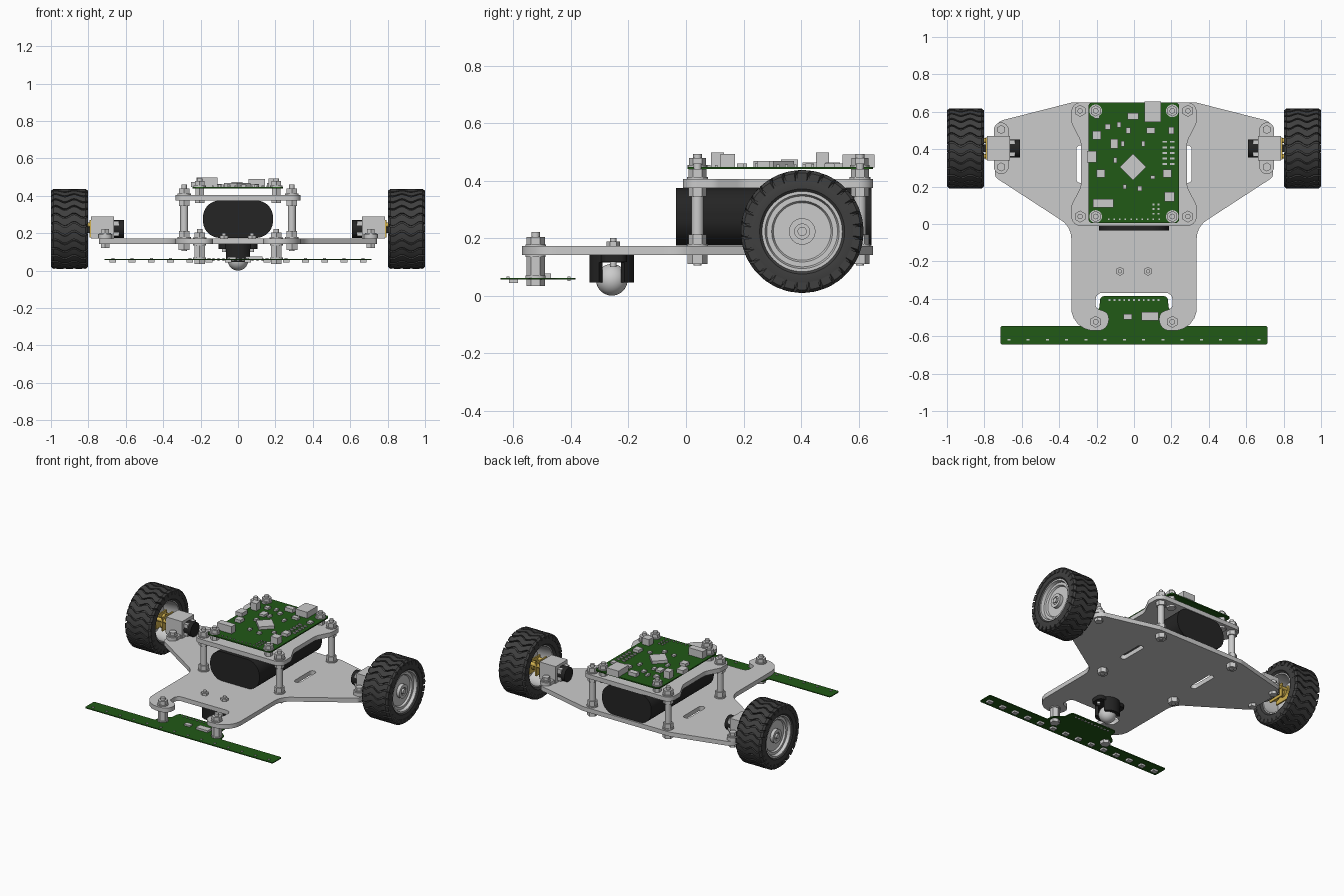
import bpy, bmesh
from math import sin, cos, pi, tan, radians
from mathutils import Vector, Matrix

if "Cube" in bpy.data.objects:
    bpy.data.objects.remove(bpy.data.objects["Cube"])


def material(name, rgb):
    m = bpy.data.materials.new(name)
    m.diffuse_color = (*rgb, 1)
    m.use_nodes = True
    m.node_tree.nodes["Principled BSDF"].inputs["Base Color"].default_value = m.diffuse_color
    return m


GREEN = material("board_green", (0.015, 0.10, 0.008))
BLACK = material("black", (0.018, 0.018, 0.018))
RUBBER = material("rubber", (0.05, 0.05, 0.05))
BRASS = material("brass", (0.65, 0.45, 0.08))


def finish(name, bm, mat=None, mirror=False):
    bmesh.ops.remove_doubles(bm, verts=bm.verts, dist=1e-5)
    bmesh.ops.recalc_face_normals(bm, faces=bm.faces)
    me = bpy.data.meshes.new(name)
    bm.to_mesh(me)
    bm.free()
    me.shade_smooth()
    me.set_sharp_from_angle(angle=radians(35))
    ob = bpy.data.objects.new(name, me)
    bpy.context.collection.objects.link(ob)
    if mat:
        me.materials.append(mat)
    if mirror:
        ob.modifiers.new("mirror", 'MIRROR')
    return ob


def box(bm, x0, x1, y0, y1, z0, z1, turn=0):
    c = Vector(((x0 + x1) / 2, (y0 + y1) / 2, (z0 + z1) / 2))
    m = Matrix.Translation(c) @ Matrix.Rotation(turn, 4, 'Z') @ Matrix.Diagonal((x1 - x0, y1 - y0, z1 - z0, 1))
    bmesh.ops.create_cube(bm, size=1, matrix=m)


def cyl(bm, x, y, z0, z1, r, n=24):
    bmesh.ops.create_cone(bm, cap_ends=True, segments=n, radius1=r, radius2=r, depth=z1 - z0,
                          matrix=Matrix.Translation((x, y, (z0 + z1) / 2)))


def cyl_x(bm, y, z, x0, x1, r, n=24):
    m = Matrix.Translation(((x0 + x1) / 2, y, z)) @ Matrix.Rotation(pi / 2, 4, 'Y')
    bmesh.ops.create_cone(bm, cap_ends=True, segments=n, radius1=r, radius2=r, depth=x1 - x0, matrix=m)


def rounded(pts, n=7):
    """Closed outline from (x, y, corner radius) points."""
    out = []
    for i, (x, y, r) in enumerate(pts):
        p = Vector((x, y))
        a = (Vector(pts[i - 1][:2]) - p).normalized()
        b = (Vector(pts[(i + 1) % len(pts)][:2]) - p).normalized()
        ang = a.angle(b)
        if r == 0 or ang > 3.1:
            out.append(p)
            continue
        t = r / tan(ang / 2)
        c = p + (a + b).normalized() * r / sin(ang / 2)
        u, v = p + a * t - c, p + b * t - c
        for k in range(n):
            d = u.lerp(v, k / (n - 1))
            out.append(c + d.normalized() * r)
    return out


def sym(half):
    return half + [(-x, y, r) for x, y, r in reversed(half)]


def plate(name, outlines, z0, z1, mat=None):
    cu = bpy.data.curves.new(name, 'CURVE')
    cu.dimensions, cu.fill_mode, cu.extrude = '2D', 'BOTH', (z1 - z0) / 2
    for o in outlines:
        s = cu.splines.new('POLY')
        s.points.add(len(o) - 1)
        for p, q in zip(s.points, o):
            p.co = (q[0], q[1], 0, 1)
        s.use_cyclic_u = True
    tmp = bpy.data.objects.new(name, cu)
    bpy.context.collection.objects.link(tmp)
    bpy.context.view_layer.update()
    me = bpy.data.meshes.new_from_object(tmp.evaluated_get(bpy.context.evaluated_depsgraph_get()))
    bpy.data.objects.remove(tmp)
    bm = bmesh.new()
    bm.from_mesh(me)
    bmesh.ops.translate(bm, verts=bm.verts, vec=(0, 0, (z0 + z1) / 2))
    finish(name, bm, mat)


def lathe_x(bm, prof, y, z, n=64):
    """Spin a closed (x, radius) profile around an axis along x."""
    rings = [[bm.verts.new((x, y + r * cos(2 * pi * k / n), z + r * sin(2 * pi * k / n))) for k in range(n)]
             for x, r in prof]
    for i in range(len(prof)):
        a, b = rings[i - 1], rings[i]
        for k in range(n):
            j = (k + 1) % n
            bm.faces.new((a[k], a[j], b[j], b[k]))


# chassis and upper deck
def slot(s):
    return rounded([(s * .265, .22, .02), (s * .308, .22, .02), (s * .308, .42, .02), (s * .265, .42, .02)])


plate("chassis_plate", [rounded(sym([
    (.33, .65, .05), (.743, .545, .06), (.743, .25, .03), (.335, -.015, .12), (.335, -.57, .12),
    (.135, -.57, .055), (.135, -.475, .04), (.205, -.45, .025), (.205, -.368, .035)])), slot(1), slot(-1)], .142, .172)
plate("upper_deck", [rounded(sym([(.335, .65, .05), (.335, .54, .06), (.283, .44, .1), (.283, .2, .1),
                                  (.335, .1, .06), (.335, -.01, .05)]))], .375, .405)

# battery: stadium section along y
bm = bmesh.new()
sec = rounded([(-.187, .175, .09), (.187, .175, .09), (.187, .375, .09), (-.187, .375, .09)], 12)
f = bm.faces.new([bm.verts.new((p.x, -.035, p.y)) for p in sec])
ext = bmesh.ops.extrude_face_region(bm, geom=[f])
bmesh.ops.translate(bm, verts=[v for v in ext['geom'] if isinstance(v, bmesh.types.BMVert)], vec=(0, .68, 0))
finish("battery", bm, BLACK)

# deck columns with nuts and washers, and board mounting bolts
cols, bolts = bmesh.new(), bmesh.new()
for y in (.04, .605):
    for z0, z1, r, n in ((.11, .142, .034, 6), (.105, .46, .014, 16), (.172, .18, .036, 24), (.18, .212, .032, 6),
                         (.212, .345, .021, 24), (.345, .375, .032, 6), (.405, .412, .036, 24), (.412, .44, .032, 6)):
        cyl(cols, .288, y, z0, z1, r, n)
    for z0, z1, r, n in ((.362, .375, .03, 6), (.405, .44, .026, 6), (.448, .454, .034, 24),
                         (.454, .478, .03, 6), (.478, .492, .015, 16)):
        cyl(bolts, .205, y, z0, z1, r, n)
finish("deck_columns", cols, mirror=True)
finish("board_bolts", bolts, mirror=True)

# main circuit board and its components
plate("main_board", [rounded([(-.243, .005, .02), (.241, .005, .02), (.241, .65, .02), (-.243, .65, .02)])],
      .44, .448, GREEN)
bm = bmesh.new()
box(bm, -.055, .045, .255, .355, .448, .468, pi / 4)
for x, y, w, d, h in ((.1, .6, .09, .11, .042), (-.005, .575, .06, .035, .025), (-.2, .475, .045, .045, .05),
                      (-.225, .36, .05, .06, .025), (-.178, .27, .045, .045, .02), (-.165, .11, .11, .045, .05),
                      (.19, .145, .055, .05, .045), (.178, .27, .045, .045, .02), (.09, .5, .045, .03, .015),
                      (-.105, .43, .04, .05, .015), (-.14, .52, .03, .03, .015), (-.03, .5, .025, .03, .012),
                      (.2, .5, .03, .035, .012), (-.08, .53, .02, .03, .012), (.05, .43, .02, .03, .012),
                      (-.06, .43, .02, .03, .012), (-.1, .34, .02, .03, .012), (.03, .19, .025, .025, .012),
                      (.1, .25, .025, .02, .012), (-.05, .2, .02, .025, .012), (-.2, .58, .03, .03, .012)):
    box(bm, x - w / 2, x + w / 2, y - d / 2, y + d / 2, .446, .448 + h)
for i in range(5):
    for x in (.165, .205):
        box(bm, x - .012, x + .012, .315 + i * .03, .325 + i * .03, .446, .456)
for i in range(10):
    box(bm, -.14 + i * .03, -.132 + i * .03, .022, .03, .446, .454)
for i in range(3):
    for x in (.1, .125):
        box(bm, x, x + .01, .05 + i * .025, .06 + i * .025, .446, .454)
finish("board_components", bm)

# front sensor strip
plate("sensor_board", [rounded(sym([(.715, -.645, .012), (.715, -.545, .012), (.25, -.545, .01), (.24, -.49, .03),
                                    (.185, -.45, .02), (.18, -.385, .025)]))], .056, .062, GREEN)
bm = bmesh.new()
for i in range(14):
    x = (i - 6.5) * .103
    box(bm, x - .018, x + .018, -.615, -.585, .043, .057)
    box(bm, x - .008, x + .008, -.624, -.614, .061, .066)
for i in range(11):
    box(bm, -.135 + i * .026, -.125 + i * .026, -.412, -.402, .05, .066)
box(bm, .04, .13, -.515, -.47, .061, .076)
box(bm, -.055, -.01, -.51, -.48, .061, .072)
finish("line_sensors", bm)
bm = bmesh.new()
for z0, z1, r, n in ((.034, .056, .032, 6), (.062, .07, .035, 24), (.07, .135, .032, 6), (.135, .142, .035, 24),
                     (.172, .178, .036, 24), (.178, .203, .032, 6), (.203, .222, .015, 16)):
    cyl(bm, .205, -.523, z0, z1, r, n)
finish("sensor_standoffs", bm, mirror=True)

# ball caster: slotted socket, flange, ball, screws
plate("caster_flange", [rounded([(-.105, -.295, .03), (.105, -.295, .03), (.105, -.205, .03), (-.105, -.205, .03)])],
      .116, .142, BLACK)
bm = bmesh.new()
for s in (1, -1):
    angs = [radians(35 + 110 * k / 14) for k in range(15)]
    ring = [(.078 * cos(a), .078 * sin(a)) for a in angs] + [(.056 * cos(a), .056 * sin(a)) for a in reversed(angs)]
    lo = [bm.verts.new((x, -.258 + s * y, .046)) for x, y in ring]
    hi = [bm.verts.new((x, -.258 + s * y, .142)) for x, y in ring]
    for i in range(len(ring)):
        bm.faces.new((lo[i - 1], lo[i], hi[i], hi[i - 1]))
    bm.faces.new(lo)
    bm.faces.new(hi)
cyl(bm, 0, -.258, .115, .141, .077, 32)
finish("caster_socket", bm, BLACK)
bm = bmesh.new()
bmesh.ops.create_uvsphere(bm, u_segments=32, v_segments=18, radius=.055, matrix=Matrix.Translation((0, -.258, .055)))
finish("caster_ball", bm)
bm = bmesh.new()
cyl(bm, .075, -.253, .1, .2, .011, 12)
cyl(bm, .075, -.253, .172, .188, .024, 6)
finish("caster_screws", bm, mirror=True)

# wheels: rim, tyre and wavy tread bars
WY, WZ = .404, .223
bm = bmesh.new()
lathe_x(bm, [(.822, .141), (.988, .141), (.988, .129), (.968, .123), (.968, .106), (.956, .1), (.956, .046),
             (.978, .046), (.978, .026), (.97, .026), (.97, .0), (.93, .0), (.93, .118), (.822, .128)], WY, WZ)
cyl_x(bm, WY, WZ, .87, .984, .016)
finish("wheel_rims", bm, mirror=True)
bm = bmesh.new()
lathe_x(bm, [(.822, .136), (.808, .148), (.804, .18), (.81, .197), (.82, .202), (.98, .202), (.99, .197), (.997, .18),
             (.995, .148), (.985, .136)], WY, WZ)
finish("tyres", bm, RUBBER, True)
bm = bmesh.new()
BARS, M = 28, 16
for b in range(BARS):
    rows = []
    for k in range(M + 1):
        u = k / M
        x = .802 + .198 * u
        mid = 2 * pi * b / BARS + .055 * sin(u * 4 * pi)
        top = .203 if k in (0, M) else .213
        rows.append([bm.verts.new((x, WY + r * cos(mid + h), WZ + r * sin(mid + h)))
                     for r, h in ((.178, -.088), (top, -.088), (top + .0005, 0), (top, .088), (.178, .088))])
    for p, q in zip(rows, rows[1:]):
        for i in range(5):
            bm.faces.new((p[i - 1], p[i], q[i], q[i - 1]))
    bm.faces.new(rows[0])
    bm.faces.new(rows[-1])
finish("tyre_tread", bm, RUBBER, True)

# gear motors: bracket with ears, motor can, brass gear plates
bm = bmesh.new()
box(bm, .663, .785, .34, .47, .172, .288)
box(bm, .672, .748, .295, .515, .172, .195)
for y in (.305, .505):
    cyl(bm, .71, y, .172, .195, .038)
    cyl(bm, .71, y, .195, .202, .03)
    cyl(bm, .71, y, .202, .222, .024, 6)
    cyl(bm, .71, y, .122, .142, .026, 6)
box(bm, .635, .663, .36, .45, .185, .265)
finish("motor_brackets", bm, mirror=True)
bm = bmesh.new()
cyl_x(bm, WY, WZ, .61, .665, .048)
box(bm, .785, .815, .385, .425, .2, .25)
finish("motor_ends", bm, BLACK, True)
bm = bmesh.new()
for x in (.785, .815, .865):
    box(bm, x, x + .01, .345, .463, .178, .27)
for y in (.362, .446):
    cyl_x(bm, y, .245, .785, .88, .013, 12)
cyl_x(bm, .385, .215, .825, .84, .035, 20)
cyl_x(bm, .425, .23, .845, .86, .03, 20)
finish("gear_trains", bm, BRASS, True)
